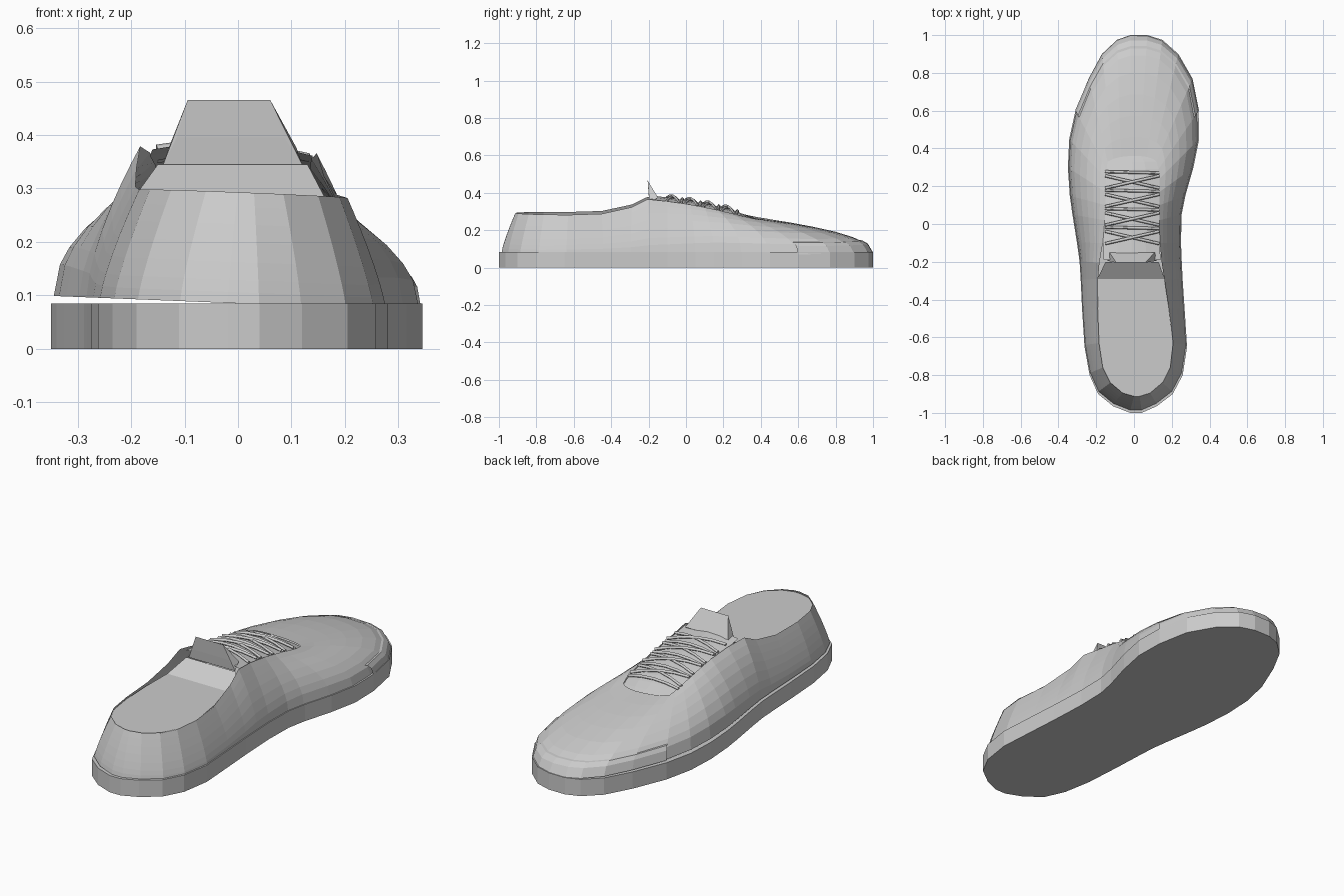
import bpy, bmesh
from mathutils import Vector

if "Cube" in bpy.data.objects:
    bpy.data.objects.remove(bpy.data.objects["Cube"])

# Stations toe to heel: outline y, left x, right x; opening edge y, left x, right x
ROWS = [
    (1.0, -.02, .07, .36, -.02, .03),
    (.975, -.09, .15, .355, -.07, .07),
    (.9, -.17, .235, .345, -.11, .10),
    (.77, -.24, .31, .33, -.14, .12),
    (.6, -.31, .342, .29, -.145, .13),
    (.45, -.343, .345, .24, -.148, .135),
    (.3, -.35, .315, .17, -.15, .135),
    (.15, -.34, .272, .1, -.152, .135),
    (.05, -.326, .252, .02, -.155, .135),
    (-.1, -.302, .249, -.1, -.165, .137),
    (-.2, -.288, .253, -.205, -.183, .147),
    (-.3, -.282, .258, -.29, -.19, .16),
    (-.45, -.275, .268, -.45, -.192, .185),
    (-.65, -.262, .281, -.63, -.185, .205),
    (-.8, -.235, .258, -.76, -.165, .19),
    (-.9, -.19, .205, -.84, -.125, .15),
    (-.965, -.11, .12, -.895, -.06, .085),
    (-1.0, -.02, .04, -.912, 0, .03),
]
SOLE_TOP = .085
CREST = [(-.92, .293), (-.48, .289), (-.29, .33), (-.2, .374),
         (0, .347), (.15, .318), (.36, .268)]


def interp(table, x):
    if x <= table[0][0]:
        return table[0][1]
    for (a, va), (b, vb) in zip(table, table[1:]):
        if x <= b:
            return va + (vb - va) * (x - a) / (b - a)
    return table[-1][1]


def add_mesh(name, verts, faces):
    me = bpy.data.meshes.new(name)
    me.from_pydata([tuple(v) for v in verts], [], faces)
    bm = bmesh.new()
    bm.from_mesh(me)
    bmesh.ops.recalc_face_normals(bm, faces=bm.faces)
    bm.to_mesh(me)
    bm.free()
    ob = bpy.data.objects.new(name, me)
    bpy.context.collection.objects.link(ob)
    return ob


def loft(name, loops, closed, caps=False):
    n = len(loops[0])
    verts = [v for lp in loops for v in lp]
    faces = []
    for j in range(len(loops) - 1):
        for i in range(n if closed else n - 1):
            k = (i + 1) % n
            faces.append((j * n + i, j * n + k, (j + 1) * n + k, (j + 1) * n + i))
    if caps:
        faces += [tuple(range(n)), tuple(range((len(loops) - 1) * n, len(loops) * n))]
    return add_mesh(name, verts, faces)


def around(rows=ROWS):
    """Walk the stations down the right side and back up the left."""
    return [(r, 2) for r in rows] + [(r, 1) for r in reversed(rows)]


def shell_point(r, side, t, grow=0.0):
    """Point on the upper: t=0 at the sole, t=1 at the opening edge."""
    a = Vector((r[side], r[0])) * .985
    b = Vector((r[side + 3], r[3]))
    p = a.lerp(b, t)
    if grow:
        p += (a - b).normalized() * grow
    power = interp([(-.8, .82), (-.3, .7), (.2, .48), (1, .45)], r[0])
    z = SOLE_TOP + (interp(CREST, r[3]) - SOLE_TOP) * t ** power
    return Vector((p.x, p.y, z - .04 * p.x))


# Flat-sided sole
loft("sole", [[(r[s], r[0], z) for r, s in around()] for z in (0, SOLE_TOP)], True, True)

# Upper shell from sole to collar and lace opening
STEPS = (0, .06, .15, .3, .48, .66, .84, 1)
loft("upper", [[shell_point(r, s, t) for r, s in around()] for t in STEPS], True)

# Thin bumper wrapped round the toe
toe = [(r, 1) for r in reversed(ROWS[:5])] + [(r, 2) for r in ROWS[:5]]
bumper = [[shell_point(r, s, t, g) for r, s in toe]
          for t, g in ((0, .012), (.04, .012), (.085, .01), (.09, 0))]
loft("toe_bumper", bumper, False)

# Flat fill of the collar, ramping up under the tongue
heel = [r for r in ROWS if r[3] <= -.29]
fill = [[(r[4] - .004, r[3], .284), (r[5] + .002, r[3], .284)] for r in heel]
loft("collar_fill", [[(-.15, -.2, .345), (.13, -.2, .345)]] + fill, False)


def throat_z(y, u):
    """Tongue height; u runs from 0 (left edge) to 1 (right edge)."""
    return interp(CREST, y) - .006 + .02 * (1 - (2 * u - 1) ** 2) * min(1, (.36 - y) / .1)


# Tongue under the laces
front = [r for r in ROWS if r[3] > -.15]
rows = [(r[3], r[4], r[5]) for r in front] + [(-.19, -.16, .14)]
loft("tongue", [[(a + (b - a) * u, y, throat_z(y, u) - .04 * (a + (b - a) * u))
                 for u in (0, .25, .5, .75, 1)] for y, a, b in rows], False)

# Raised tab at the top of the tongue
bm = bmesh.new()
for y, z, x0, x1 in ((-.205, .466, -.094, .06), (-.2, .395, -.115, .087),
                     (-.195, .345, -.14, .12), (-.15, .375, -.13, .11)):
    bm.verts.new((x0, y, z))
    bm.verts.new((x1, y, z))
bmesh.ops.convex_hull(bm, input=bm.verts)
me = bpy.data.meshes.new("tongue_tab")
bm.to_mesh(me)
bm.free()
bpy.context.collection.objects.link(bpy.data.objects.new("tongue_tab", me))


def lace(name, y0, y1, lift):
    cu = bpy.data.curves.new(name, 'CURVE')
    cu.dimensions = '3D'
    cu.bevel_depth = .008
    cu.bevel_resolution = 0
    cu.use_fill_caps = True
    sp = cu.splines.new('POLY')
    sp.points.add(4)
    for i, pt in enumerate(sp.points):
        u = i / 4
        x, y = -.152 + .285 * u, y0 + (y1 - y0) * u
        pt.co = (x, y, throat_z(y, u) - .04 * x + lift, 1)
    bpy.context.collection.objects.link(bpy.data.objects.new(name, cu))


# Laces: one straight bar and one crossing per eyelet pair
for k in range(4):
    y = .255 - .098 * k
    lace(f"lace_bar_{k}", y + .022, y + .015, .006)
    lace(f"lace_cross_a_{k}", y, y - .065, .008)
    lace(f"lace_cross_b_{k}", y - .065, y, .013)
